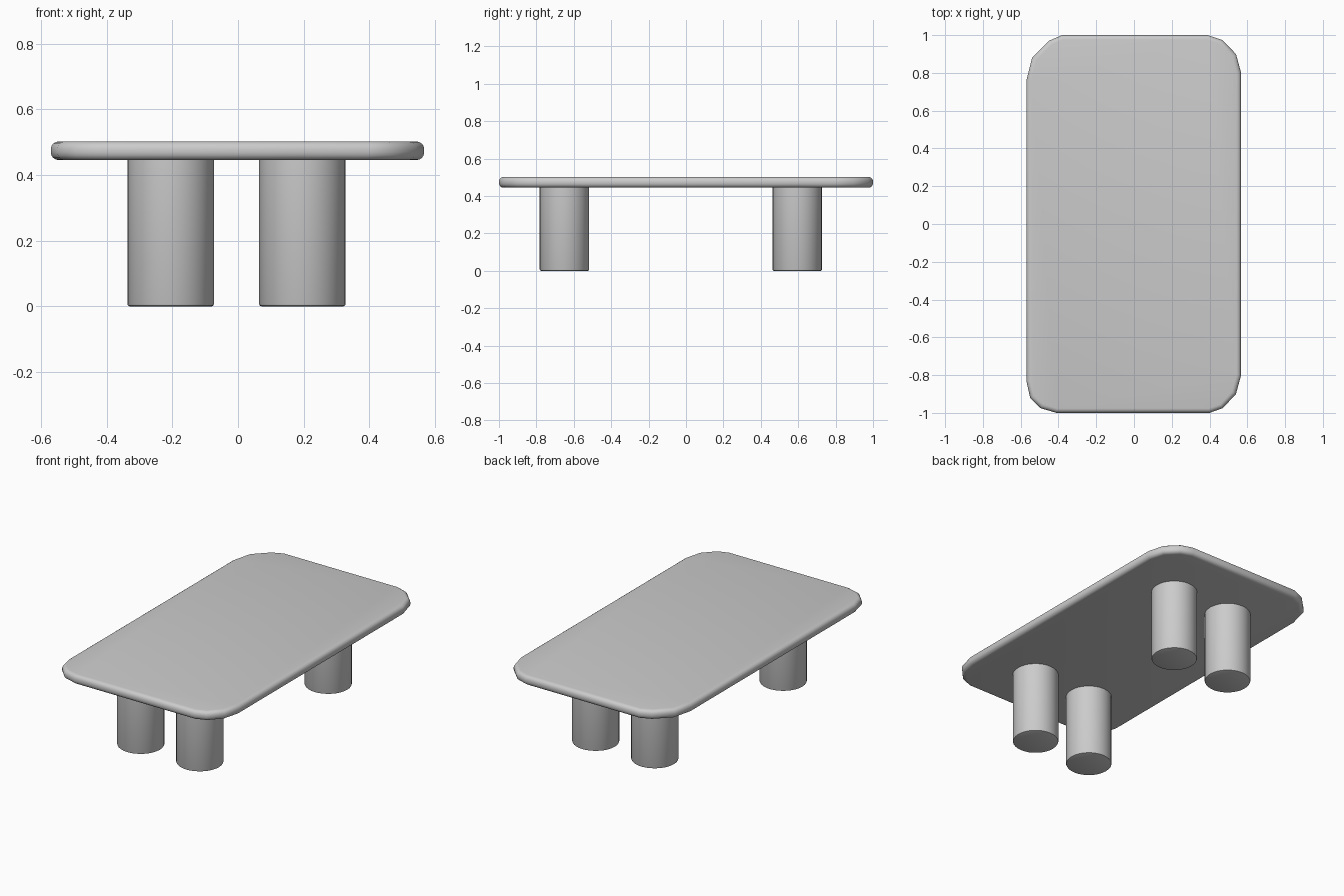
import bpy, bmesh, math

if "Cube" in bpy.data.objects:
    bpy.data.objects.remove(bpy.data.objects["Cube"])


def finish(name, bm, angle):
    bmesh.ops.recalc_face_normals(bm, faces=bm.faces)
    mesh = bpy.data.meshes.new(name)
    bm.to_mesh(mesh)
    bm.free()
    ob = bpy.data.objects.new(name, mesh)
    bpy.context.collection.objects.link(ob)
    bpy.ops.object.select_all(action='DESELECT')
    ob.select_set(True)
    bpy.context.view_layer.objects.active = ob
    bpy.ops.object.shade_smooth_by_angle(angle=math.radians(angle))
    return ob


# Tabletop: slightly irregular rounded rectangle with a rounded rim
outline = [
    (0.40, -1.0), (0.47, -0.975), (0.54, -0.90), (0.567, -0.80),
    (0.567, 0.80), (0.54, 0.90), (0.465, 0.975), (0.39, 1.0),
    (-0.38, 1.0), (-0.45, 0.97), (-0.54, 0.88), (-0.57, 0.76),
    (-0.57, -0.83), (-0.55, -0.92), (-0.495, -0.975), (-0.41, -1.0),
]
Z0, Z1 = 0.445, 0.502
bm = bmesh.new()
base = bm.faces.new([bm.verts.new((x, y, Z0)) for x, y in outline])
ext = bmesh.ops.extrude_face_region(bm, geom=[base], use_keep_orig=True)
for v in ext['geom']:
    if isinstance(v, bmesh.types.BMVert):
        v.co.z = Z1
bmesh.ops.recalc_face_normals(bm, faces=bm.faces)
rim = [e for e in bm.edges if abs(e.verts[0].co.z - e.verts[1].co.z) < 1e-5]
bmesh.ops.bevel(bm, geom=rim, offset=0.024, segments=4, profile=0.5,
                affect='EDGES', clamp_overlap=True)
finish("tabletop", bm, 40)


# Legs: four cylinders with a softened foot
def leg(name, x, y, r=0.132, top=0.455):
    bm = bmesh.new()
    bmesh.ops.create_cone(bm, cap_ends=True, segments=32, radius1=r,
                          radius2=r, depth=top)
    foot = [e for e in bm.edges if all(v.co.z < 0 for v in e.verts)]
    bmesh.ops.bevel(bm, geom=foot, offset=0.007, segments=2, profile=0.5,
                    affect='EDGES')
    ob = finish(name, bm, 40)
    ob.location = (x, y, top / 2)


for y, end in ((-0.65, "front"), (0.595, "back")):
    for x, side in ((-0.205, "left"), (0.196, "right")):
        leg(f"{end}_{side}_leg", x, y)
